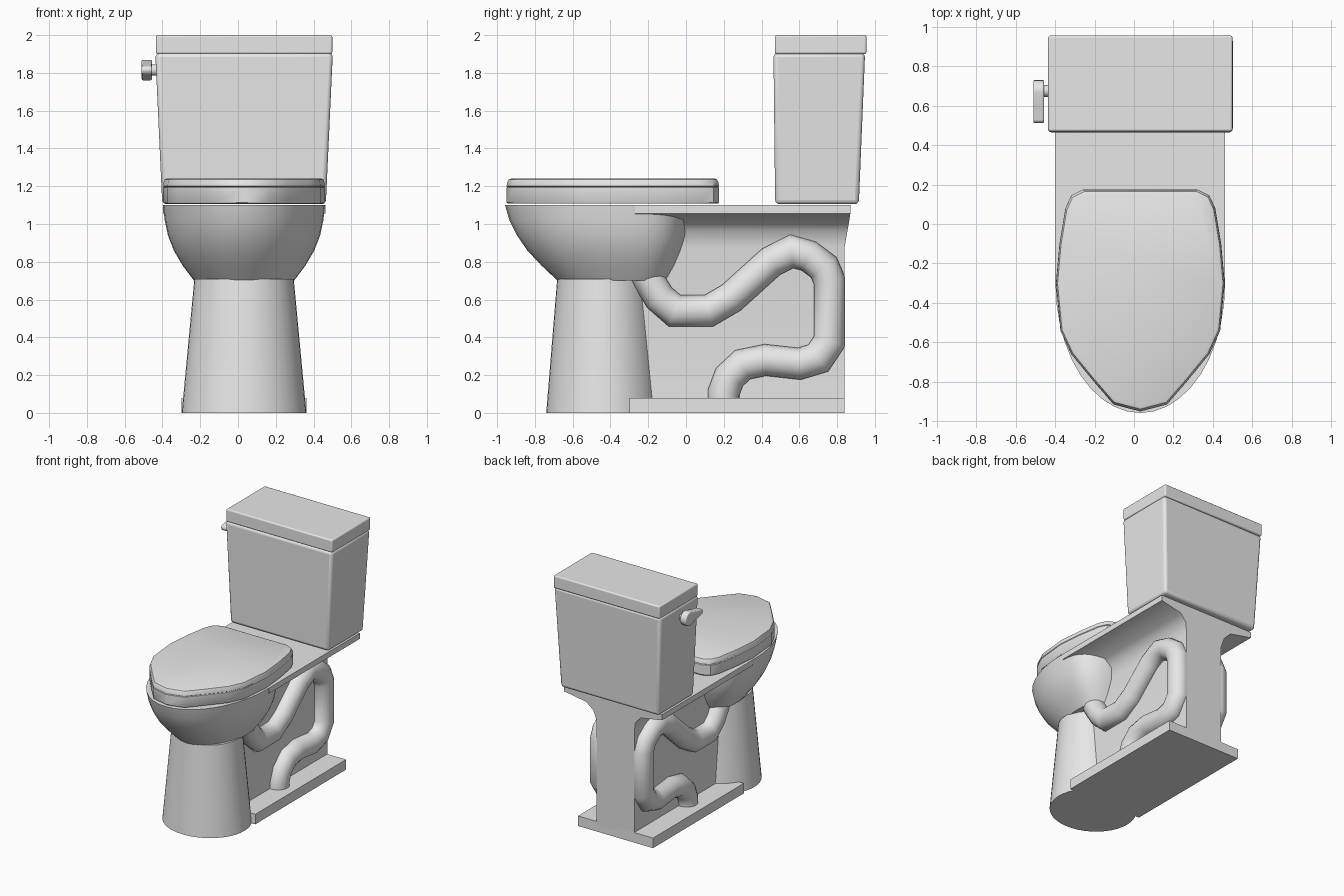
import bpy, bmesh
from math import pi, sin, cos, radians
from mathutils import Vector

if "Cube" in bpy.data.objects:
    bpy.data.objects.remove(bpy.data.objects["Cube"], do_unlink=True)

CX = 0.032  # centre plane of the body

ceramic = bpy.data.materials.new("ceramic_grey")
ceramic.use_nodes = True
ceramic.diffuse_color = (0.8, 0.8, 0.8, 1)
ceramic.node_tree.nodes["Principled BSDF"].inputs["Base Color"].default_value = (0.8, 0.8, 0.8, 1)


def loft(name, rings, bevel=0, angle=35):
    """Skin a list of equal-length rings and cap both ends."""
    bm = bmesh.new()
    loops = [[bm.verts.new(p) for p in ring] for ring in rings]
    n = len(loops[0])
    for a, b in zip(loops, loops[1:]):
        for i in range(n):
            j = (i + 1) % n
            bm.faces.new((a[i], a[j], b[j], b[i]))
    bm.faces.new(loops[0])
    bm.faces.new(loops[-1])
    bmesh.ops.recalc_face_normals(bm, faces=bm.faces)
    mesh = bpy.data.meshes.new(name)
    bm.to_mesh(mesh)
    bm.free()
    mesh.materials.append(ceramic)
    ob = bpy.data.objects.new(name, mesh)
    bpy.context.collection.objects.link(ob)
    bpy.ops.object.select_all(action="DESELECT")
    ob.select_set(True)
    bpy.context.view_layer.objects.active = ob
    bpy.ops.object.shade_smooth_by_angle(angle=radians(angle))
    if bevel:
        mod = ob.modifiers.new("rounded_edges", "BEVEL")
        mod.width, mod.segments = bevel, 3
    return ob


def rect(half, y0, y1, z):
    return [(CX - half, y0, z), (CX + half, y0, z), (CX + half, y1, z), (CX - half, y1, z)]


def oval(half, front, back, mid, z, square=1.0, n=40):
    """Egg-shaped ring; a smaller 'square' makes the rear corners boxier."""
    ring = []
    for i in range(n):
        a = 2 * pi * i / n
        c, s = cos(a), sin(a)
        e = square if s > 0 else 1.0
        x = half * abs(c) ** e * (1 if c > 0 else -1)
        y = mid + (back - mid) * s ** e if s > 0 else mid + (mid - front) * s
        ring.append((CX + x, y, z))
    return ring


# Tank and its lid
loft("tank", [rect(0.433, 0.472, 0.915, 1.105), rect(0.47, 0.463, 0.948, 1.905)], 0.022)
loft("tank_lid", [rect(0.467, 0.47, 0.955, 1.9), rect(0.467, 0.47, 0.955, 2.0)], 0.01)

# Flush lever: teardrop plate on the side of the tank
tear = [(0.675 + 0.055 * cos(a), 1.815 + 0.055 * sin(a))
        for a in [radians(-100 + 20 * i) for i in range(11)]]
tear += [(0.60, 1.85), (0.52, 1.835), (0.51, 1.815), (0.52, 1.795), (0.60, 1.78)]
loft("flush_lever", [[(x, y, z) for y, z in tear] for x in (-0.51, -0.455)], 0.008)
stem = [(0.675 + 0.03 * cos(i * pi / 6), 1.815 + 0.03 * sin(i * pi / 6)) for i in range(12)]
loft("lever_stem", [[(x, y, z) for y, z in stem] for x in (-0.47, -0.40)])

# Closed seat and cover
side = [(0.135, -0.915), (0.235, -0.8), (0.35, -0.66), (0.405, -0.54), (0.428, -0.3),
        (0.41, -0.1), (0.38, 0.08), (0.35, 0.145), (0.29, 0.175)]
outline = [(0, -0.95)] + side + [(-x, y) for x, y in reversed(side)]


def seat_ring(scale, z):
    return [(CX + x * scale, -0.35 + (y + 0.35) * scale, z) for x, y in outline]


loft("seat", [seat_ring(s, z) for s, z in ((0.99, 1.108), (1, 1.115), (1, 1.193), (0.99, 1.198))])
loft("seat_cover", [seat_ring(s, z) for s, z in
                    ((0.99, 1.196), (1, 1.2), (0.993, 1.222), (0.98, 1.236), (0.955, 1.241))])

# Bowl: half width, front, back, height
bowl = [(0.265, -0.68, -0.09, 0.70), (0.325, -0.765, -0.05, 0.78), (0.372, -0.84, -0.02, 0.86),
        (0.403, -0.895, 0.005, 0.94), (0.42, -0.935, 0.01, 1.02), (0.43, -0.958, 0.01, 1.10)]
loft("bowl", [oval(h, f, b, -0.3, z, 0.7) for h, f, b, z in bowl])

# Pedestal, foot plate
loft("pedestal", [oval(0.33, -0.74, -0.13, -0.435, 0), oval(0.263, -0.682, -0.19, -0.436, 0.71)])
loft("foot_plate", [rect(0.33, -0.3, 0.84, 0), rect(0.33, -0.3, 0.84, 0.08)])

# Central wall flaring out into the shelf under the tank
half = [(0.165, 0.05), (0.165, 0.88), (0.185, 0.965), (0.24, 1.02), (0.43, 1.055), (0.43, 1.10)]
section = half + [(-x, z) for x, z in reversed(half)]


def back_y(z):
    return 0.84 + 0.03 * min(max((z - 0.88) / 0.17, 0), 1)


loft("wall_and_shelf", [[(CX + x, -0.27, z) for x, z in section],
                        [(CX + x, back_y(z), z) for x, z in section]])

# Trapway pipes, one on each side of the wall
path = [(-0.22, 0.74), (-0.14, 0.61), (-0.06, 0.54), (0.12, 0.54), (0.24, 0.61), (0.45, 0.80),
        (0.56, 0.855), (0.65, 0.83), (0.73, 0.77), (0.76, 0.70), (0.76, 0.38), (0.70, 0.29),
        (0.60, 0.26), (0.42, 0.28), (0.30, 0.255), (0.23, 0.19), (0.20, 0.11), (0.20, 0.06)]
pts = [Vector(p) for p in path]


def pipe_rings(x, radius=0.083, n=16):
    rings = []
    for i, p in enumerate(pts):
        before = (p - pts[max(i - 1, 0)]).normalized()
        after = (pts[min(i + 1, len(pts) - 1)] - p).normalized()
        t = (before + after).normalized()
        mitre = 1 / max(t.dot(after if after.length else before), 0.8)
        ring = []
        for k in range(n):
            a = 2 * pi * k / n
            r = radius * mitre * cos(a)
            ring.append((x + radius * sin(a), p.x - t.y * r, p.y + t.x * r))
        rings.append(ring)
    return rings


for label, sign in (("left", 1), ("right", -1)):
    loft(label + "_trapway_pipe", pipe_rings(CX + sign * 0.18), angle=50)
